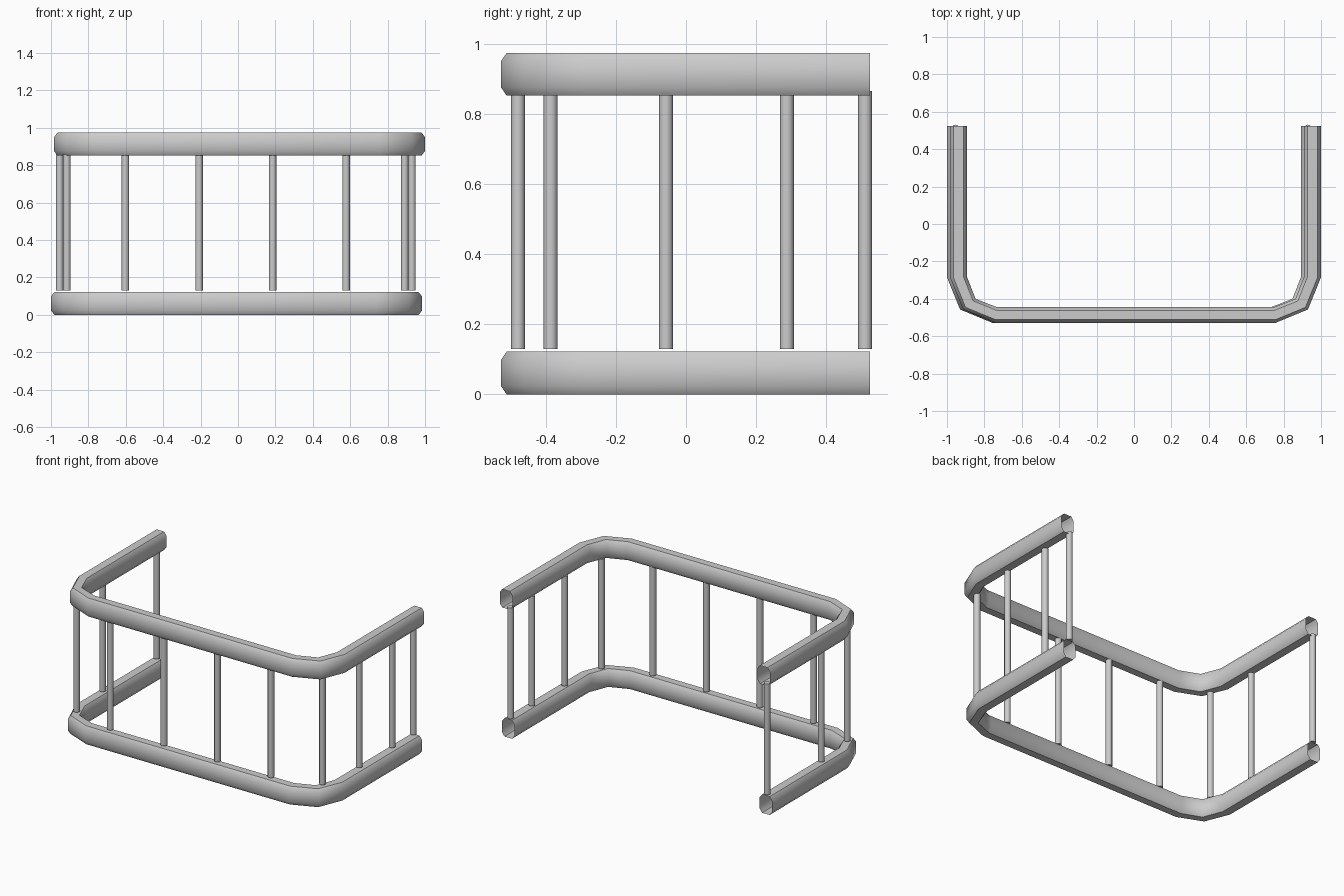
import bpy, bmesh, math

if "Cube" in bpy.data.objects:
    bpy.data.objects.remove(bpy.data.objects["Cube"])


def finish(bm, name, angle):
    me = bpy.data.meshes.new(name)
    bmesh.ops.recalc_face_normals(bm, faces=bm.faces[:])
    bm.to_mesh(me)
    bm.free()
    ob = bpy.data.objects.new(name, me)
    bpy.context.collection.objects.link(ob)
    bpy.context.view_layer.objects.active = ob
    ob.select_set(True)
    bpy.ops.object.shade_smooth_by_angle(angle=math.radians(angle))
    ob.select_set(False)
    return ob


# Outer and inner plan outlines of the right half; mirrored for the left
outer = [(0.992, 0.525), (0.992, -0.285), (0.922, -0.457), (0.75, -0.528)]
inner = [(0.9, 0.525), (0.9, -0.285), (0.855, -0.4), (0.74, -0.445)]
outer += [(-x, y) for x, y in reversed(outer)]
inner += [(-x, y) for x, y in reversed(inner)]

# Chamfered section: (fraction across the width, height)
H, C = 0.122, 0.024
section = [(0.2, 0), (0.8, 0), (1, C), (1, H - C),
           (0.8, H), (0.2, H), (0, H - C), (0, C)]


def rail(name, shift, z):
    # open-ended hollow tube along the U-shaped path
    bm = bmesh.new()
    rings = []
    for (ox, oy), (ix, iy) in zip(outer, inner):
        rings.append([bm.verts.new((ix + (ox - ix) * u + shift,
                                    iy + (oy - iy) * u, z + h))
                      for u, h in section])
    n = len(section)
    for a, b in zip(rings, rings[1:]):
        for i in range(n):
            j = (i + 1) % n
            bm.faces.new((a[i], a[j], b[j], b[i]))
    return finish(bm, name, 50)


def post(name, x, y, top=0.857):
    bm = bmesh.new()
    bmesh.ops.create_cone(bm, cap_ends=True, segments=12, radius1=0.02,
                          radius2=0.02, depth=top - 0.13)
    ob = finish(bm, name, 40)
    ob.location = (x, y, (top + 0.13) / 2)


rail("bottom_rail", -0.008, 0.0)
rail("top_rail", 0.008, 0.852)

# Front posts
for x in (-0.602, -0.208, 0.185, 0.578):
    post("front_post", x, -0.479)

# Corner and end posts, both sides
for s in (-1, 1):
    post("corner_post", s * 0.903 - 0.012, -0.386)
    post("end_post", s * 0.942 - 0.012, 0.511, 0.866)
    post("side_post", s * 0.942 - 0.012, -0.057)

# The right side has one extra post
post("side_post", 0.93, 0.288)
